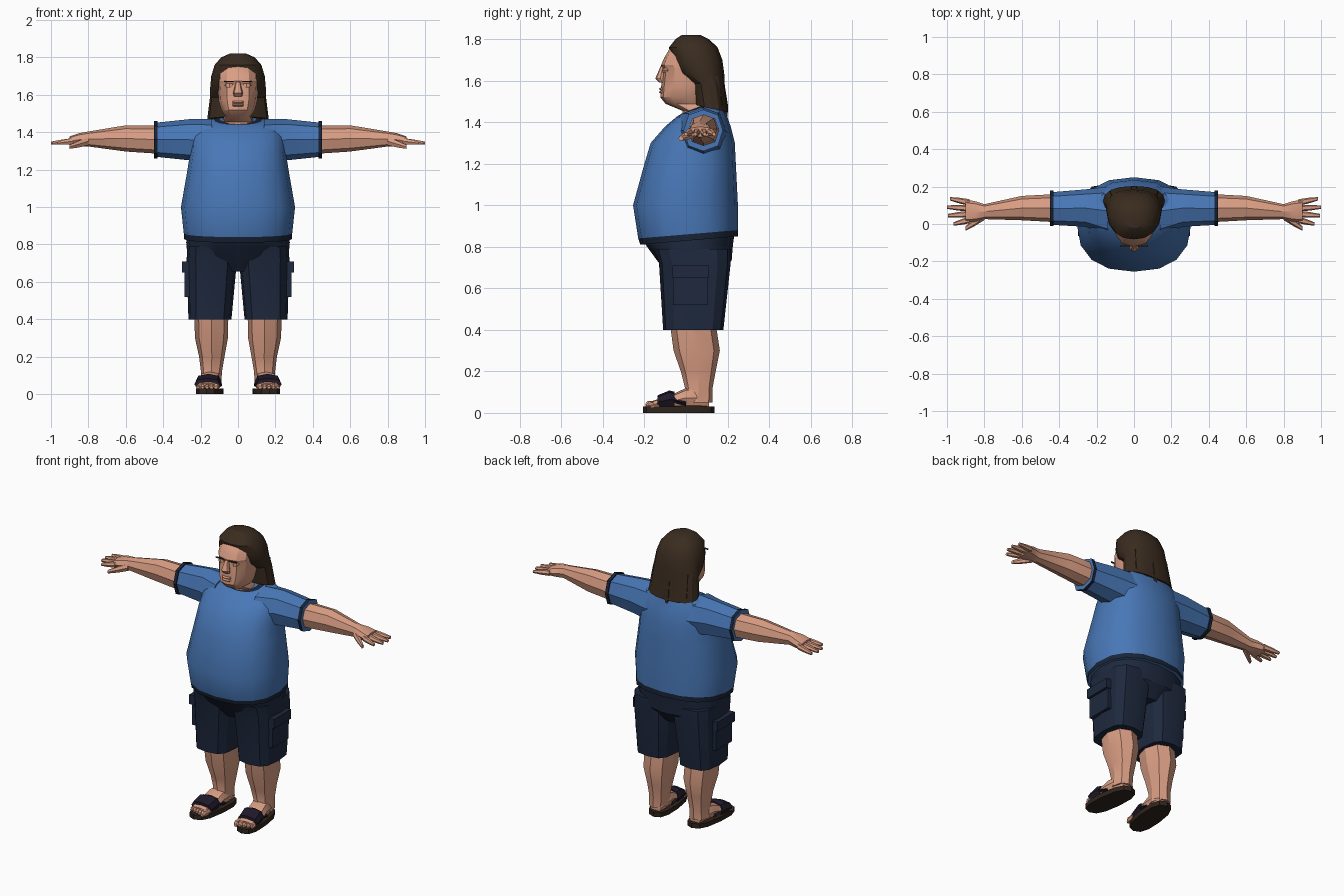
import bpy
import bmesh
from math import cos, sin, pi, copysign, radians
from mathutils import Vector

if "Cube" in bpy.data.objects:
    bpy.data.objects.remove(bpy.data.objects["Cube"], do_unlink=True)


def material(name, *rgb):
    mat = bpy.data.materials.new(name)
    mat.use_nodes = True
    mat.diffuse_color = (*rgb, 1)
    mat.node_tree.nodes["Principled BSDF"].inputs["Base Color"].default_value = (*rgb, 1)
    return mat


SKIN = material("skin", .7, .34, .23)
SHIRT = material("shirt blue", .065, .185, .47)
TRIM = material("dark trim", .01, .018, .038)
SHORTS = material("shorts navy", .013, .022, .048)
HAIR = material("hair brown", .042, .025, .014)
SOLE = material("sole brown", .03, .018, .012)
STRAP = material("strap plum", .014, .01, .022)


def oval(sides, power):
    """Unit superellipse; a power below one makes it boxier."""
    for i in range(sides):
        c, s = cos(2 * pi * i / sides), sin(2 * pi * i / sides)
        yield copysign(abs(c) ** power, c), copysign(abs(s) ** power, s)


def level(z, width, front, back, tilt=0, x=0, sides=12, power=.85):
    """Horizontal ring; width is measured from its centre, tilt raises the back."""
    middle, depth = (front + back) / 2, (back - front) / 2
    return [Vector((x + width * c, middle + depth * s, z + tilt * s))
            for c, s in oval(sides, power)]


def arm_ring(x, y, z, deep, tall, sides=8):
    """Upright ring facing x."""
    return [Vector((x, y + deep * c, z + tall * s)) for c, s in oval(sides, .85)]


def foot_ring(y, width, top, bottom=.025, x=.15, sides=8):
    """Upright ring facing y."""
    middle, tall = (top + bottom) / 2, (top - bottom) / 2
    return [Vector((x + width * c, y, middle + tall * s)) for c, s in oval(sides, .75)]


def block(inner, outer, front, back, bottom, top):
    """Box as two rectangles facing x."""
    return [[Vector((x, front, bottom)), Vector((x, back, bottom)),
             Vector((x, back, top)), Vector((x, front, top))] for x in (inner, outer)]


def splay(rings):
    """Turn the toes slightly outward."""
    return [[Vector((p.x - p.y / 10, p.y, p.z)) for p in ring] for ring in rings]


def loft(name, rings, mat, trim_rows=(), side=1):
    """Skin a row of equal rings, cap both ends, colour chosen rows as trim."""
    bm = bmesh.new()
    rows = [[bm.verts.new((p.x * side, p.y, p.z)) for p in ring] for ring in rings]
    for k, (low, high) in enumerate(zip(rows, rows[1:])):
        for i in range(len(low)):
            face = bm.faces.new((low[i - 1], low[i], high[i], high[i - 1]))
            face.material_index = int(k in trim_rows)
    bm.faces.new(rows[0])
    bm.faces.new(rows[-1])
    bmesh.ops.recalc_face_normals(bm, faces=bm.faces)
    mesh = bpy.data.meshes.new(name)
    bm.to_mesh(mesh)
    bm.free()
    mesh.materials.append(mat)
    if trim_rows:
        mesh.materials.append(TRIM)
    ob = bpy.data.objects.new(name, mesh)
    bpy.context.scene.collection.objects.link(ob)
    bpy.ops.object.select_all(action="DESELECT")
    ob.select_set(True)
    bpy.context.view_layer.objects.active = ob
    bpy.ops.object.shade_smooth_by_angle(angle=radians(30))


def pair(name, rings, mat, trim_rows=()):
    for label, side in (("left_", 1), ("right_", -1)):
        loft(label + name, rings, mat, trim_rows, side)


# Shirt body with hem and collar
loft("shirt_body", [
    level(z=.83, width=.29, front=-.22, back=.25, tilt=.02, sides=16),
    level(z=.86, width=.29, front=-.23, back=.25, tilt=.02, sides=16),
    level(z=1, width=.305, front=-.255, back=.25, sides=16),
    level(z=1.2, width=.27, front=-.2, back=.24, sides=16),
    level(z=1.3, width=.255, front=-.17, back=.235, sides=16),
    level(z=1.38, width=.25, front=-.1, back=.215, sides=16),
    level(z=1.44, width=.22, front=-.04, back=.19, tilt=.01, sides=16),
    level(z=1.47, width=.13, front=-.02, back=.18, tilt=.03, sides=16),
    level(z=1.48, width=.1, front=-.01, back=.17, tilt=.035, sides=16),
], SHIRT, trim_rows=(0, 7))

# Sleeves with raised cuffs
pair("sleeve", [
    arm_ring(x=.14, y=.07, z=1.35, deep=.13, tall=.12),
    arm_ring(x=.26, y=.085, z=1.36, deep=.1, tall=.11),
    arm_ring(x=.43, y=.083, z=1.36, deep=.088, tall=.092),
    arm_ring(x=.43, y=.083, z=1.36, deep=.095, tall=.1),
    arm_ring(x=.45, y=.083, z=1.36, deep=.095, tall=.1),
], SHIRT, trim_rows=(2, 3))

# Arms and palms
pair("arm", [
    arm_ring(x=.42, y=.085, z=1.36, deep=.075, tall=.075),
    arm_ring(x=.6, y=.085, z=1.367, deep=.065, tall=.07),
    arm_ring(x=.8, y=.066, z=1.364, deep=.04, tall=.04),
    arm_ring(x=.85, y=.067, z=1.36, deep=.055, tall=.035),
    arm_ring(x=.9, y=.069, z=1.353, deep=.061, tall=.025),
], SKIN)


# Fingers fan out from the palm and taper to the tip
def finger(name, base, tip, radius):
    path = [(0, 1), (.5, .85), (1, .5)]
    pair(name, [arm_ring(*base.lerp(tip, t), radius * k, radius * k, sides=6)
                for t, k in path], SKIN)


for i, (name, reach) in enumerate(zip(("index", "middle", "ring", "little"), (.965, .995, 1, .985))):
    finger(name + "_finger", Vector((.88, .022 + .031 * i, 1.353)),
           Vector((reach, .045 * i, 1.342)), .018)
finger("thumb", Vector((.8, .045, 1.352)), Vector((.9, -.024, 1.322)), .024)

# Shorts: hips, legs and cargo pockets
loft("shorts_hips", [
    level(z=.87, width=.27, front=-.2, back=.235, sides=16),
    level(z=.81, width=.277, front=-.195, back=.226, sides=16),
    level(z=.735, width=.27, front=-.14, back=.22, sides=16),
    level(z=.655, width=.12, front=-.08, back=.165, sides=16),
], SHORTS)
pair("shorts_leg", [
    level(z=.79, width=.13, front=-.15, back=.215, x=.14, power=.65),
    level(z=.72, width=.135, front=-.13, back=.215, x=.14, power=.65),
    level(z=.4, width=.115, front=-.11, back=.18, x=.15, power=.65),
], SHORTS)
pair("cargo_pocket", block(.235, .285, front=-.06, back=.105, bottom=.52, top=.67), SHORTS)
pair("pocket_flap", block(.235, .3, front=-.065, back=.11, bottom=.65, top=.71), SHORTS)

# Lower legs
pair("lower_leg", [
    level(z=.45, width=.092, front=-.08, back=.14, x=.143, sides=8),
    level(z=.3, width=.088, front=-.06, back=.163, x=.142, sides=8),
    level(z=.2, width=.068, front=-.025, back=.143, x=.14, sides=8),
    level(z=.12, width=.056, front=-.005, back=.128, x=.142, sides=8),
    level(z=.05, width=.056, front=-.02, back=.128, x=.145, sides=8),
], SKIN)

# Feet and toes
pair("foot", splay([
    foot_ring(y=.11, width=.04, top=.08),
    foot_ring(y=.05, width=.057, top=.12),
    foot_ring(y=0, width=.058, top=.12),
    foot_ring(y=-.05, width=.062, top=.096),
    foot_ring(y=-.16, width=.058, top=.058),
]), SKIN)
for i in range(5):
    x, tip, radius = .099 + .0245 * i, -.196 + .007 * i, .016 - .001 * i
    pair("toe_%d" % (i + 1), splay([
        foot_ring(y, radius * k, top=.026 + 2 * radius * k, x=x, sides=6)
        for y, k in ((-.13, 1), (tip + .012, 1), (tip, .6))]), SKIN)

# Sandals: sole, top strap and lower side strap
pair("sandal_sole", splay([
    level(z, width=.071, front=-.208, back=.138, x=.148, power=.75) for z in (0, .03)]), SOLE)
pair("sandal_strap", splay([
    foot_ring(y=-.138, width=.069, top=.084, bottom=.02),
    foot_ring(y=-.08, width=.07, top=.108, bottom=.02),
    foot_ring(y=-.055, width=.067, top=.102, bottom=.02),
]), STRAP)
pair("sandal_side_strap", splay([
    foot_ring(y=-.075, width=.069, top=.09, bottom=.045),
    foot_ring(y=0, width=.065, top=.06, bottom=.03),
]), STRAP)

# Head and neck
loft("head", [
    level(z=1.4, width=.088, front=-.01, back=.15),
    level(z=1.455, width=.088, front=-.018, back=.14),
    level(z=1.488, width=.07, front=-.098, back=.13),
    level(z=1.52, width=.09, front=-.124, back=.13),
    level(z=1.57, width=.104, front=-.12, back=.135),
    level(z=1.655, width=.109, front=-.11, back=.14),
    level(z=1.675, width=.109, front=-.12, back=.14),
    level(z=1.71, width=.106, front=-.105, back=.14),
    level(z=1.755, width=.095, front=-.078, back=.13),
    level(z=1.79, width=.06, front=-.03, back=.1),
], SKIN)

# Face details
loft("nose", [
    level(z=1.59, width=.022, front=-.128, back=-.1, sides=8),
    level(z=1.61, width=.026, front=-.148, back=-.1, sides=8),
    level(z=1.67, width=.011, front=-.122, back=-.1, sides=8),
], SKIN)
for name, z in (("lower_lip", 1.545), ("upper_lip", 1.56)):
    loft(name, [level(z + dz, width=.03, front=front, back=-.1, sides=8)
                for dz, front in ((-.007, -.122), (0, -.131), (.007, -.122))], SKIN)
pair("eyelid", [level(1.65 + dz, width, front=-.112, back=-.07, x=.046, sides=8)
                for dz, width in ((-.01, .018), (0, .026), (.01, .02))], SKIN)
pair("eyebrow", block(.022, .074, front=-.121, back=-.112, bottom=1.668, top=1.674), HAIR)

# Long hair that the face pushes out of
loft("hair", [
    level(z=1.82, width=.045, front=-.02, back=.07, sides=16),
    level(z=1.8, width=.09, front=-.05, back=.11, sides=16),
    level(z=1.76, width=.125, front=-.082, back=.152, sides=16),
    level(z=1.7, width=.143, front=-.07, back=.175, sides=16),
    level(z=1.635, width=.149, front=-.04, back=.184, sides=16),
    level(z=1.585, width=.15, front=.028, back=.186, sides=16),
    level(z=1.465, width=.165, front=.045, back=.203, tilt=-.018, sides=16),
], HAIR)

# Uneven locks along the back hem of the hair
for i in range(5):
    x = .055 * (i - 2)
    inset = abs(x) / 4
    loft("hair_lock_%d" % (i + 1), [
        level(z=1.62, width=.02, front=.12, back=.183 - inset, x=x, sides=6),
        level(z=1.48, width=.03, front=.11, back=.208 - inset, x=x, sides=6),
        level(z=1.425 + inset, width=.012, front=.14, back=.203 - inset, x=x, sides=6),
    ], HAIR)
